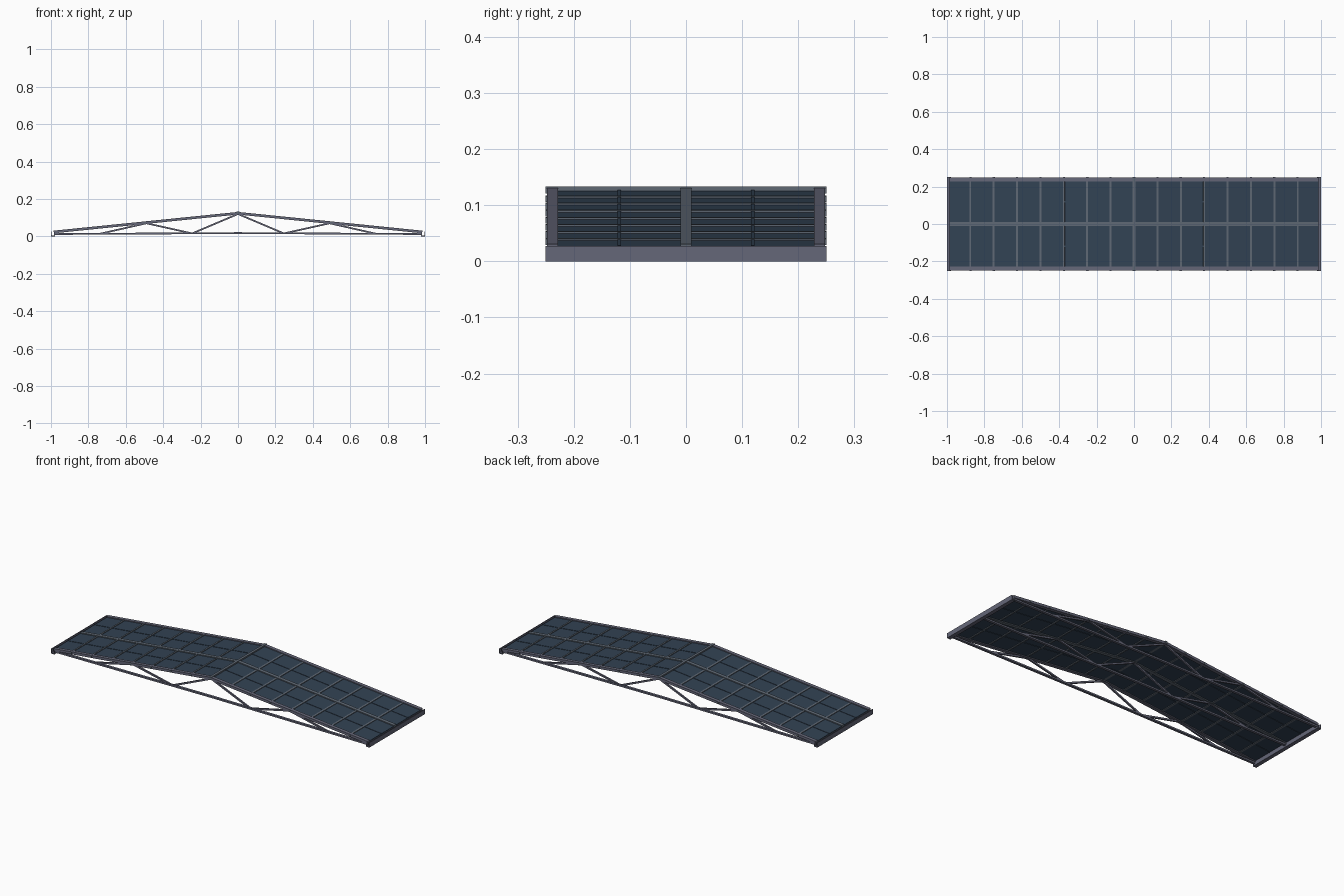
import bpy
from mathutils import Vector, Matrix

cube = bpy.data.objects.get("Cube")
if cube:
    bpy.data.objects.remove(cube, do_unlink=True)


def material(name, rgb):
    m = bpy.data.materials.new(name)
    m.use_nodes = True
    m.diffuse_color = (*rgb, 1)
    m.node_tree.nodes["Principled BSDF"].inputs["Base Color"].default_value = (*rgb, 1)
    return m


steel = material("grey steel", (0.115, 0.14, 0.175))
painted = material("violet grey steel", (0.13, 0.135, 0.19))
glass = material("dark blue panel", (0.032, 0.055, 0.088))


def box(name, loc, size, mat, slope=0.0):
    """Box with its size applied, tilted about the y axis."""
    bpy.ops.mesh.primitive_cube_add(size=1)
    ob = bpy.context.object
    ob.name = name
    ob.data.transform(Matrix.Diagonal((*size, 1)))
    ob.location = loc
    ob.rotation_euler.y = slope
    ob.data.materials.append(mat)
    return ob


def beam(name, a, b, y, width, height, mat):
    """Straight bar between two (x, z) points."""
    a, b = Vector((a[0], 0, a[1])), Vector((b[0], 0, b[1]))
    d = b - a
    ob = box(name, (a + b) / 2 + Vector((0, y, 0)), (d.length, width, height), mat)
    ob.rotation_euler = d.to_track_quat('X', 'Z').to_euler()
    return ob


RIDGE, EAVE, RUN = 0.124, 0.024, 0.985


def roof(x):
    return RIDGE + (EAVE - RIDGE) * abs(x) / RUN


rows = {"front": -0.238, "middle": 0.0, "back": 0.238}

for side, s in (("left", 1), ("right", -1)):
    # Trusses: rafter, cambered tie and diagonal webs
    for row, y in rows.items():
        tag = f"{row}_{side}"
        edge = steel if row == "middle" else painted
        beam(f"rafter_{tag}", (0, RIDGE), (s * RUN, EAVE), y, 0.02, 0.014, edge)
        beam(f"tie_{tag}", (0, 0.018), (s * RUN, 0.013), y, 0.014, 0.009, painted)
        nodes = [(0, 0.12), (0.245, 0.016), (0.49, roof(0.49) - 0.004), (0.735, 0.015)]
        for i, (a, b) in enumerate(zip(nodes, nodes[1:])):
            beam(f"web_{tag}_{i}", (s * a[0], a[1]), (s * b[0], b[1]), y, 0.009, 0.009, painted)
    # Purlins across the slope
    slope = s * (RIDGE - EAVE) / RUN
    for i in range(1, 8):
        x = i * 0.125
        box(f"purlin_{side}_{i}", (s * x, 0, roof(x)), (0.01, 0.5, 0.011), steel, slope)
    # Roof panels and their thin dark joints
    for row, y in (("front", -0.119), ("back", 0.119)):
        beam(f"panel_{row}_{side}", (0, RIDGE), (s * RUN, EAVE), y, 0.224, 0.004, glass)
        beam(f"panel_joint_{row}_{side}", (0, RIDGE), (s * RUN, EAVE), y, 0.006, 0.008, glass)
    # Eave gutter: floor and two walls
    box(f"gutter_floor_{side}", (s * 0.99, 0, 0.002), (0.02, 0.5, 0.004), painted)
    box(f"gutter_outer_wall_{side}", (s * 0.998, 0, 0.0135), (0.004, 0.5, 0.027), painted)
    box(f"gutter_inner_wall_{side}", (s * 0.98, 0, 0.0115), (0.004, 0.5, 0.023), painted)

# Ridge cap
box("ridge_beam", (0, 0, 0.127), (0.014, 0.5, 0.012), steel)
